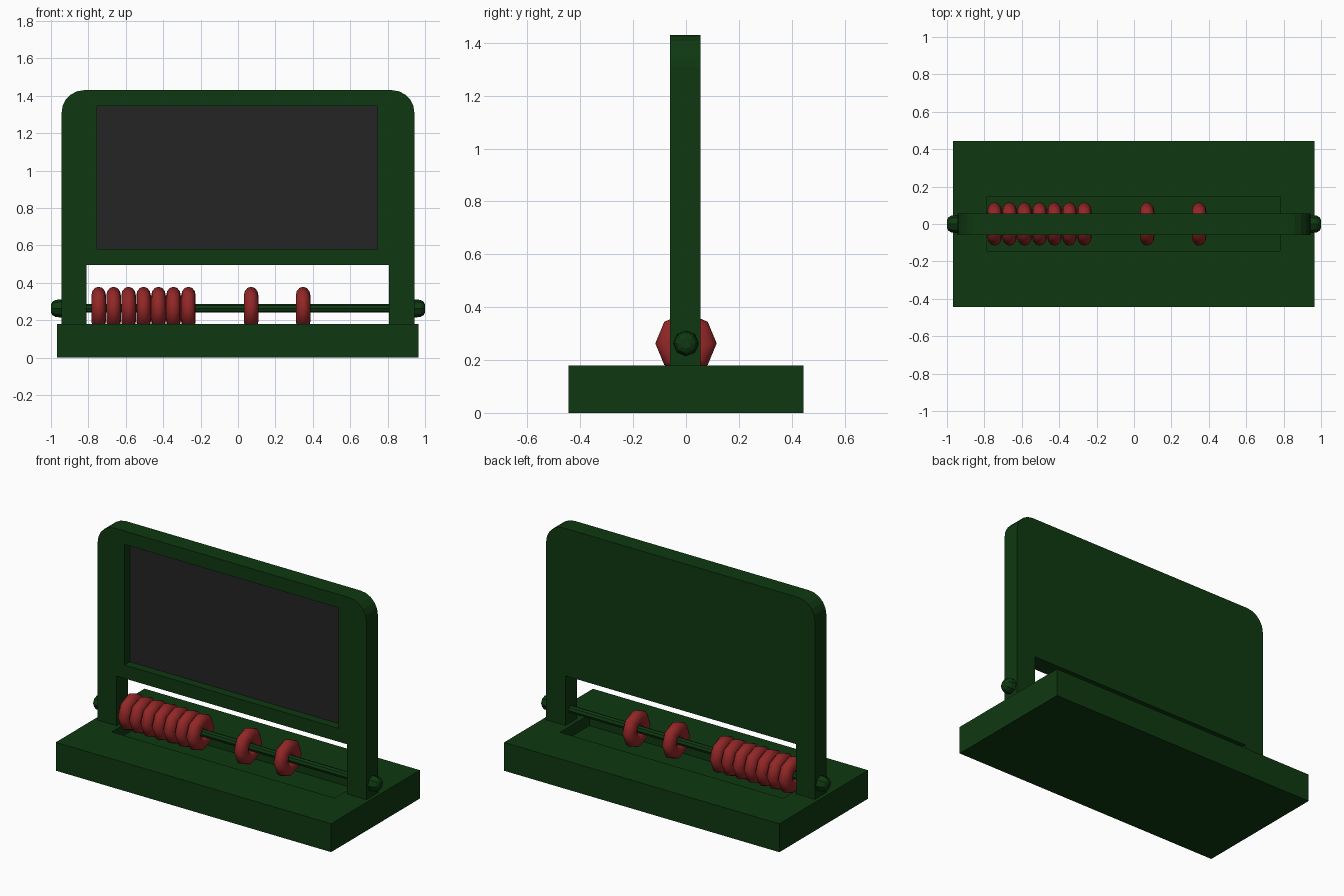
import bpy, bmesh, math

if "Cube" in bpy.data.objects:
    bpy.data.objects.remove(bpy.data.objects["Cube"])


def material(name, rgb):
    m = bpy.data.materials.new(name)
    m.diffuse_color = (*rgb, 1)
    m.use_nodes = True
    m.node_tree.nodes["Principled BSDF"].inputs["Base Color"].default_value = m.diffuse_color
    return m


GREEN = material("dark_green", (0.0045, 0.040, 0.0055))
SLATE = material("slate_black", (0.018, 0.018, 0.018))
RED = material("bead_red", (0.29, 0.02, 0.02))


def finish(name, bm, mat):
    bmesh.ops.recalc_face_normals(bm, faces=bm.faces)
    me = bpy.data.meshes.new(name)
    bm.to_mesh(me)
    bm.free()
    ob = bpy.data.objects.new(name, me)
    bpy.context.collection.objects.link(ob)
    me.materials.append(mat)
    return ob


def prism(name, outline, y0, y1, mat):
    """Extrude an (x, z) outline from y0 to y1."""
    bm = bmesh.new()
    face = bm.faces.new([bm.verts.new((x, y0, z)) for x, z in outline])
    ext = bmesh.ops.extrude_face_region(bm, geom=[face])
    for v in ext["geom"]:
        if isinstance(v, bmesh.types.BMVert):
            v.co.y = y1
    return finish(name, bm, mat)


def box(name, x0, x1, y0, y1, z0, z1, mat):
    return prism(name, [(x0, z0), (x1, z0), (x1, z1), (x0, z1)], y0, y1, mat)


def lathe(name, profile, cx, cz, mat, sides=8, closed=False, smooth=None):
    """Spin an (x, radius) profile around the rod axis."""
    bm = bmesh.new()
    rings = []
    for x, r in profile:
        rings.append([bm.verts.new((cx + x, r * math.cos(2 * math.pi * k / sides),
                                    cz + r * math.sin(2 * math.pi * k / sides)))
                      for k in range(sides)])
    n = len(rings)
    for i in range(n if closed else n - 1):
        a, b = rings[i], rings[(i + 1) % n]
        for k in range(sides):
            j = (k + 1) % sides
            bm.faces.new((a[k], a[j], b[j], b[k]))
    if not closed:
        bm.faces.new(rings[0])
        bm.faces.new(rings[-1])
    ob = finish(name, bm, mat)
    if smooth:
        for p in ob.data.polygons:
            p.use_smooth = True
    return ob


def cut(ob, cutter):
    mod = ob.modifiers.new("recess", "BOOLEAN")
    mod.operation = "DIFFERENCE"
    mod.solver = "EXACT"
    mod.object = cutter
    bpy.context.view_layer.objects.active = ob
    bpy.ops.object.modifier_apply(modifier=mod.name)
    bpy.data.objects.remove(cutter)


# base with a shallow tray under the beads
base = box("base", -0.967, 0.965, -0.445, 0.445, 0, 0.18, GREEN)
cut(base, box("tray_cutter", -0.785, 0.78, -0.145, 0.148, 0.11, 0.3, GREEN))

# upright frame: two legs, rounded top corners
R, L, T = 0.12, 0.943, 1.43
right = [(L - R + R * math.cos(a), T - R + R * math.sin(a))
         for a in [math.pi / 2 * i / 5 for i in range(6)]]
left = [(-x, z) for x, z in reversed(right)]
outline = ([(0.808, 0.495), (0.808, 0.18), (L, 0.18)] + right + left
           + [(-L, 0.18), (-0.81, 0.18), (-0.81, 0.495)])
frame = prism("frame", outline, -0.06, 0.055, GREEN)
cut(frame, box("board_cutter", -0.755, 0.747, -0.2, 0.0, 0.58, 1.345, GREEN))

# writing board at the back of the frame recess
box("chalk_board", -0.755, 0.747, -0.006, 0.002, 0.58, 1.345, SLATE)

# rod and end knobs
Z = 0.263
lathe("rod", [(-0.95, 0.023), (0.95, 0.023)], 0, Z, GREEN)
for side, s in (("left", -1), ("right", 1)):
    lathe(side + "_knob", [(s * 0.93, 0.04), (s * 0.945, 0.048), (s * 0.975, 0.046),
                           (s * 0.992, 0.036), (s * 1.0, 0.02)], 0, Z, GREEN)

# ring beads: seven pushed left, two apart
ring = [(0.039 * math.sin(2 * math.pi * i / 12), 0.069 + 0.047 * math.cos(2 * math.pi * i / 12))
        for i in range(12)]
for i, x in enumerate([-0.745 + 0.08 * k for k in range(7)] + [0.07, 0.348]):
    lathe(f"bead_{i + 1}", ring, x, Z, RED, closed=True, smooth=True)
